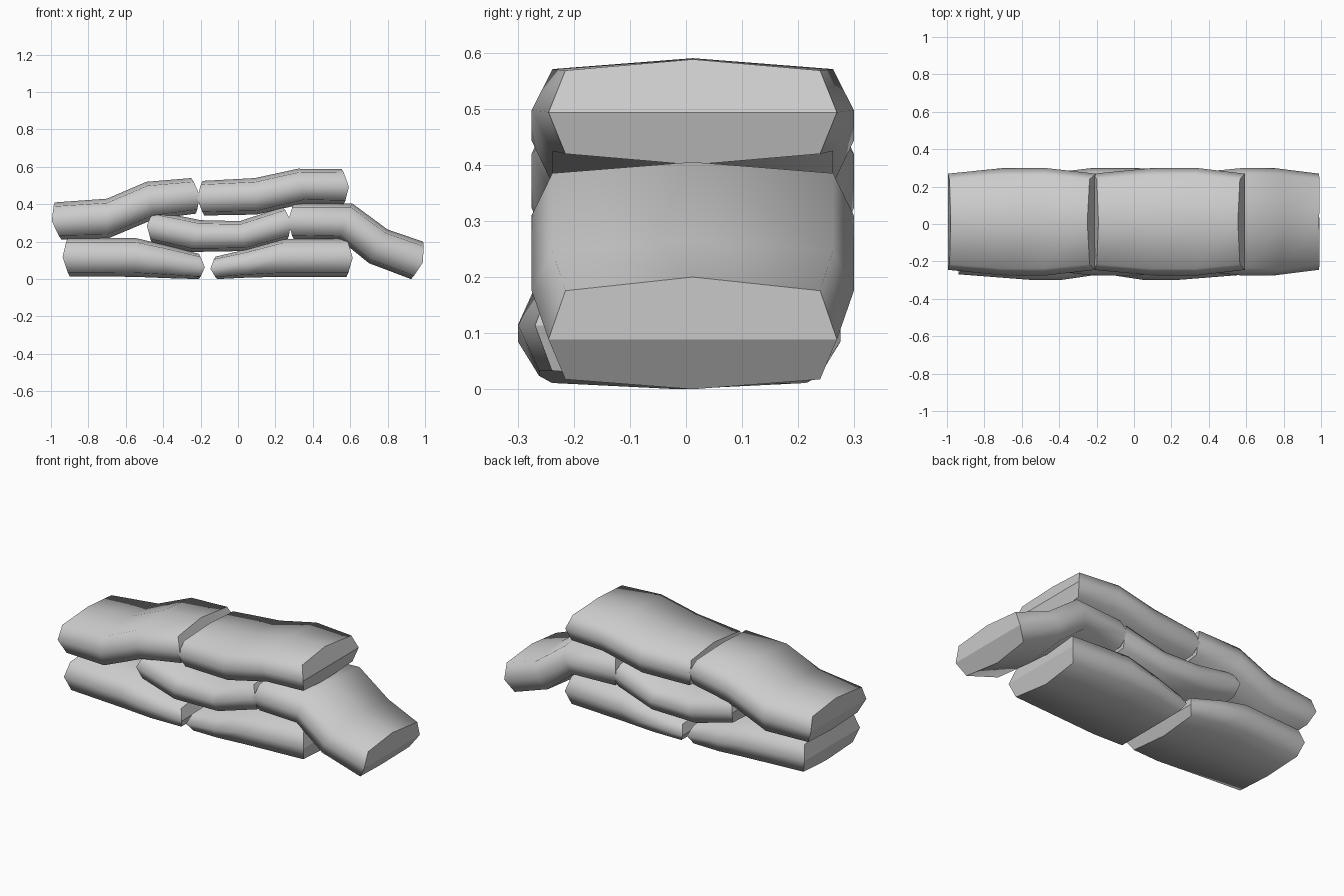
import bpy
from mathutils import Vector

if "Cube" in bpy.data.objects:
    bpy.data.objects.remove(bpy.data.objects["Cube"])


def sandbag(name, y, stations):
    """Loft an eight-sided bag; each station is (top x, top z, bottom x, bottom z)."""
    n = len(stations)
    tops = [Vector((a, 0, b)) for a, b, c, d in stations]
    bots = [Vector((c, 0, d)) for a, b, c, d in stations]
    mids = [(t + b) / 2 for t, b in zip(tops, bots)]
    verts, faces = [], []
    for i, (t, b, m) in enumerate(zip(tops, bots, mids)):
        end = i in (0, n - 1)
        side, corner = (0.257, 0.227) if end else (0.287, 0.25)
        # end rings bow outwards at the sides
        bulge = Vector()
        if end:
            d = m - mids[1 if i == 0 else n - 2]
            bulge = d.normalized() * 0.033
        up = m.lerp(t, 0.79) + bulge * 0.3
        low = m.lerp(b, 0.79) + bulge * 0.3
        ring = [(t, 0), (up, corner), (m + bulge, side), (low, corner),
                (b, 0), (low, -corner), (m + bulge, -side), (up, -corner)]
        verts += [(p.x, y + w, p.z) for p, w in ring]
    for i in range(n - 1):
        for k in range(8):
            a, b = i * 8 + k, i * 8 + (k + 1) % 8
            faces.append((a, b, b + 8, a + 8))
    # end caps folded along the widest line
    z = (n - 1) * 8
    faces += [(2, 1, 0, 7, 6), (6, 5, 4, 3, 2)]
    faces += [(z + 6, z + 7, z, z + 1, z + 2), (z + 2, z + 3, z + 4, z + 5, z + 6)]
    me = bpy.data.meshes.new(name)
    me.from_pydata(verts, [], faces)
    # smooth fabric, crisp caps
    for p in me.polygons:
        p.use_smooth = len(p.vertices) == 4
    # outward normals
    import bmesh
    bm = bmesh.new()
    bm.from_mesh(me)
    bmesh.ops.recalc_face_normals(bm, faces=bm.faces)
    bm.to_mesh(me)
    bm.free()
    ob = bpy.data.objects.new(name, me)
    bpy.context.collection.objects.link(ob)


# bottom row
sandbag("bottom_left_bag", -0.012, [
    (-0.91, 0.22, -0.90, 0.015), (-0.55, 0.22, -0.55, 0.012),
    (-0.40, 0.185, -0.38, 0.005), (-0.21, 0.135, -0.21, 0.0)])
sandbag("bottom_right_bag", -0.012, [
    (-0.12, 0.12, -0.11, 0.0), (0.05, 0.16, 0.05, 0.008),
    (0.24, 0.215, 0.23, 0.012), (0.58, 0.215, 0.58, 0.012)])
# middle row
sandbag("middle_left_bag", 0.012, [
    (-0.45, 0.365, -0.46, 0.195), (-0.20, 0.315, -0.25, 0.145),
    (0.01, 0.31, 0.04, 0.15), (0.24, 0.385, 0.265, 0.21)])
sandbag("middle_right_drooping_bag", 0.012, [
    (0.30, 0.405, 0.30, 0.21), (0.61, 0.405, 0.54, 0.215),
    (0.80, 0.265, 0.70, 0.085), (0.99, 0.20, 0.925, 0.0)])
# top row
sandbag("top_left_bag", 0.012, [
    (-0.98, 0.41, -0.945, 0.212), (-0.70, 0.43, -0.70, 0.215),
    (-0.49, 0.52, -0.45, 0.32), (-0.25, 0.54, -0.225, 0.35)])
sandbag("top_right_bag", 0.012, [
    (-0.19, 0.525, -0.18, 0.34), (0.09, 0.54, 0.10, 0.345),
    (0.32, 0.59, 0.36, 0.405), (0.555, 0.588, 0.565, 0.40)])
